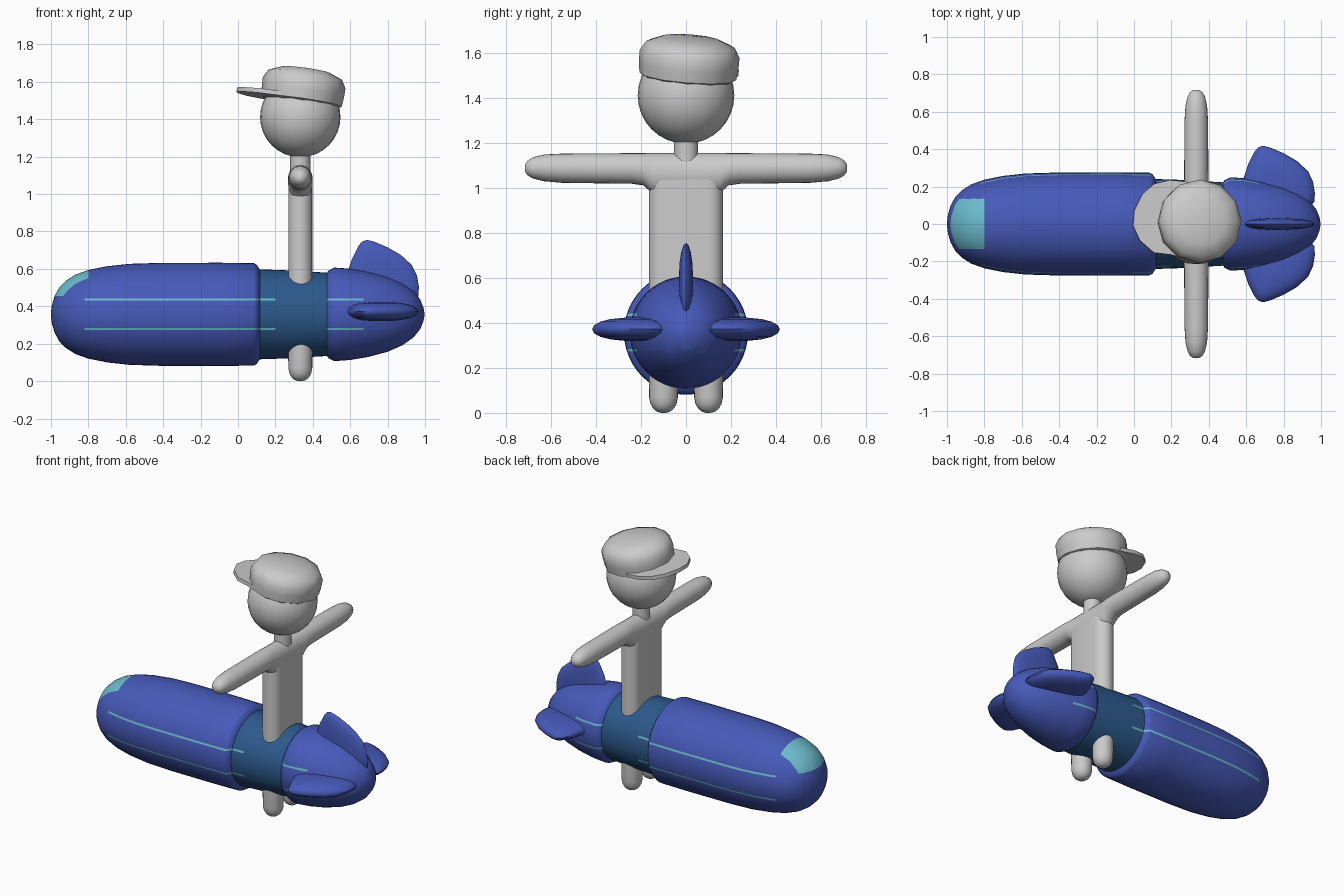
import bpy, bmesh, math
from mathutils import Vector, Matrix

if "Cube" in bpy.data.objects:
    bpy.data.objects.remove(bpy.data.objects["Cube"])


def material(name, rgb):
    m = bpy.data.materials.new(name)
    m.diffuse_color = (*rgb, 1)
    m.use_nodes = True
    m.node_tree.nodes["Principled BSDF"].inputs["Base Color"].default_value = m.diffuse_color
    return m


BLUE = material("hull blue", (0.062, 0.102, 0.49))
NAVY = material("band dark blue", (0.025, 0.10, 0.26))
TEAL = material("light teal", (0.15, 0.50, 0.62))
GREY = material("light grey", (0.60, 0.60, 0.60))
AXIS_Z = 0.357   # height of the hull axis
RIDER_X = 0.333  # rider position along the hull


def finish(name, bm, mats, angle=40):
    bmesh.ops.recalc_face_normals(bm, faces=bm.faces[:])
    me = bpy.data.meshes.new(name)
    bm.to_mesh(me)
    bm.free()
    for m in mats:
        me.materials.append(m)
    ob = bpy.data.objects.new(name, me)
    bpy.context.collection.objects.link(ob)
    bpy.ops.object.select_all(action='DESELECT')
    ob.select_set(True)
    bpy.context.view_layer.objects.active = ob
    bpy.ops.object.shade_smooth_by_angle(angle=math.radians(angle))
    return ob


def loft(rings):
    """Skin a list of equal-length point rings and cap both ends."""
    bm = bmesh.new()
    vs = [[bm.verts.new(p) for p in r] for r in rings]
    n = len(vs[0])
    for a, b in zip(vs, vs[1:]):
        for i in range(n):
            j = (i + 1) % n
            bm.faces.new((a[i], a[j], b[j], b[i]))
    bm.faces.new(vs[0])
    bm.faces.new(vs[-1])
    return bm


def circle(n):
    return [(math.cos(2 * math.pi * i / n), math.sin(2 * math.pi * i / n)) for i in range(n)]


def revolve_x(profile, n=48):
    return loft([[(x, r * c, AXIS_Z + r * s) for c, s in circle(n)] for x, r in profile])


def paint(bm, cuts, rule):
    """Cut along planes (axis, position), then colour faces picked by the rule."""
    for axis, pos in cuts:
        no = Vector((0, 0, 0))
        no[axis] = 1
        bmesh.ops.bisect_plane(bm, geom=bm.verts[:] + bm.edges[:] + bm.faces[:],
                               dist=1e-5, plane_co=no * pos, plane_no=no)
    for f in bm.faces:
        if rule(f.calc_center_median()):
            f.material_index = 1


# Two thin stripes per side
STRIPES = (0.278, 0.437)
HALF = 0.006
stripe_cuts = [(2, z + d) for z in STRIPES for d in (-HALF, HALF)]


def on_stripe(c, x0, x1):
    return x0 < c.x < x1 and abs(c.y) > 0.1 and any(abs(c.z - z) < HALF for z in STRIPES)


# Hull front with stripes and a canopy window
front = revolve_x([(-1, 0.01), (-0.995, 0.05), (-0.98, 0.1), (-0.955, 0.145), (-0.92, 0.18),
                   (-0.87, 0.212), (-0.8, 0.237), (-0.7, 0.257), (-0.58, 0.27), (-0.42, 0.275),
                   (-0.1, 0.276), (0.085, 0.274), (0.1, 0.265), (0.12, 0.235)])
paint(front, stripe_cuts + [(0, -0.82), (0, -0.8), (1, -0.135), (1, 0.135), (2, 0.455)],
      lambda c: on_stripe(c, -0.82, 0.15) or (c.x < -0.8 and abs(c.y) < 0.135 and c.z > 0.455))
finish("hull_front", front, [BLUE, TEAL])

# Recessed middle band
band = revolve_x([(0.1, 0.241), (0.25, 0.236), (0.49, 0.222)])
paint(band, stripe_cuts + [(0, 0.2)], lambda c: on_stripe(c, 0.1, 0.2))
finish("hull_band", band, [NAVY, TEAL])

# Hull rear
rear = revolve_x([(0.47, 0.215), (0.485, 0.235), (0.515, 0.25), (0.6, 0.244), (0.7, 0.227),
                  (0.8, 0.2), (0.88, 0.165), (0.94, 0.122), (0.975, 0.078), (0.992, 0.035),
                  (0.997, 0.006)])
paint(rear, stripe_cuts + [(0, 0.67)], lambda c: on_stripe(c, 0.47, 0.67))
finish("hull_rear", rear, [BLUE, TEAL])

# Tail fins: one outline (along, outward), rounded through the thickness
OUTLINE = [(0.575, 0.13), (0.58, 0.22), (0.61, 0.31), (0.645, 0.38), (0.665, 0.402), (0.69, 0.41),
           (0.73, 0.4), (0.8, 0.37), (0.87, 0.33), (0.93, 0.275), (0.957, 0.22), (0.967, 0.16),
           (0.965, 0.11), (0.94, 0.085), (0.8, 0.085), (0.65, 0.1)]


def fin(name, turn, half, lift, reach):
    cx, cv = 0.76, 0.22
    rings = []
    for k in range(-4, 5):
        a = k * math.radians(20)
        s, t = math.cos(a) ** 0.8, half * math.sin(a)
        rings.append([(cx + (x - cx) * s, t, cv + (v - cv) * s + reach) for x, v in OUTLINE])
    bm = loft(rings)
    bm.transform(Matrix.Translation((0, 0, AXIS_Z + lift)) @ Matrix.Rotation(turn, 4, 'X'))
    finish(name, bm, [BLUE], 50)


fin("fin_top", 0, 0.032, 0, -0.012)
fin("fin_left", math.pi / 2, 0.052, 0.015, 0.008)
fin("fin_right", -math.pi / 2, 0.052, 0.015, 0.008)

# Torso: stadium section
side = [(0.064 * c, 0.064 * s + math.copysign(0.101, s + 1e-6)) for c, s in circle(32)]
finish("torso", loft([[(RIDER_X + x, y, z) for x, y in side] for z in (0.35, 0.7, 1.08)]), [GREY])

# Arms in one sweep: y, bottom z, top z, half depth
half_arm = [(0, 0.97, 1.155, 0.066), (0.145, 0.97, 1.155, 0.066), (0.165, 0.99, 1.155, 0.066),
            (0.19, 1.012, 1.155, 0.066), (0.24, 1.019, 1.155, 0.065), (0.55, 1.023, 1.153, 0.063),
            (0.63, 1.03, 1.149, 0.058), (0.68, 1.042, 1.137, 0.047), (0.705, 1.057, 1.121, 0.034),
            (0.717, 1.075, 1.103, 0.014)]
arm = [(-y, b, t, w) for y, b, t, w in reversed(half_arm[1:])] + half_arm
finish("arms", loft([[(RIDER_X + w * c, y, (b + t) / 2 + (t - b) / 2 * s) for c, s in circle(24)]
                     for y, b, t, w in arm]), [GREY])

# Legs
for name, y in (("leg_left", 0.1), ("leg_right", -0.1)):
    prof = [(0.0, 0.01), (0.005, 0.028), (0.018, 0.045), (0.04, 0.058), (0.07, 0.064), (0.3, 0.066)]
    finish(name, loft([[(RIDER_X + r * c, y + r * s, z) for c, s in circle(24)]
                       for z, r in prof]), [GREY])

# Neck and head
finish("neck", loft([[(RIDER_X + 0.054 * c, 0.054 * s, z) for c, s in circle(24)]
                     for z in (1.1, 1.25)]), [GREY])
head = bmesh.new()
bmesh.ops.create_uvsphere(head, u_segments=28, v_segments=16, radius=0.215)
head.transform(Matrix.Translation((RIDER_X, 0, 1.412)))
finish("head", head, [GREY])

# Tilted cap: twelve-sided crown and a flat brim
tilt = Vector((0, 0, 1)).rotation_difference(Vector((0.14, 0.08, 1))).to_matrix().to_4x4()
place = Matrix.Translation((0.34, 0.008, 1.497)) @ tilt
crown = loft([[(r * c, r * s, h) for c, s in circle(12)] for r, h in
              ((0.2, -0.01), (0.216, 0), (0.222, 0.05), (0.223, 0.1), (0.198, 0.143),
               (0.13, 0.17), (0.03, 0.178))])
crown.transform(place)
finish("cap_crown", crown, [GREY])

edge = [(-0.05, 0.215), (-0.15, 0.225), (-0.235, 0.205), (-0.3, 0.15), (-0.345, 0.06),
        (-0.352, -0.02), (-0.315, -0.1), (-0.24, -0.165), (-0.15, -0.175), (-0.05, -0.2)]
brim = loft([[(x, y, h) for x, y in edge] for h in (0.0, 0.024)])
brim.transform(place)
finish("cap_brim", brim, [GREY])
